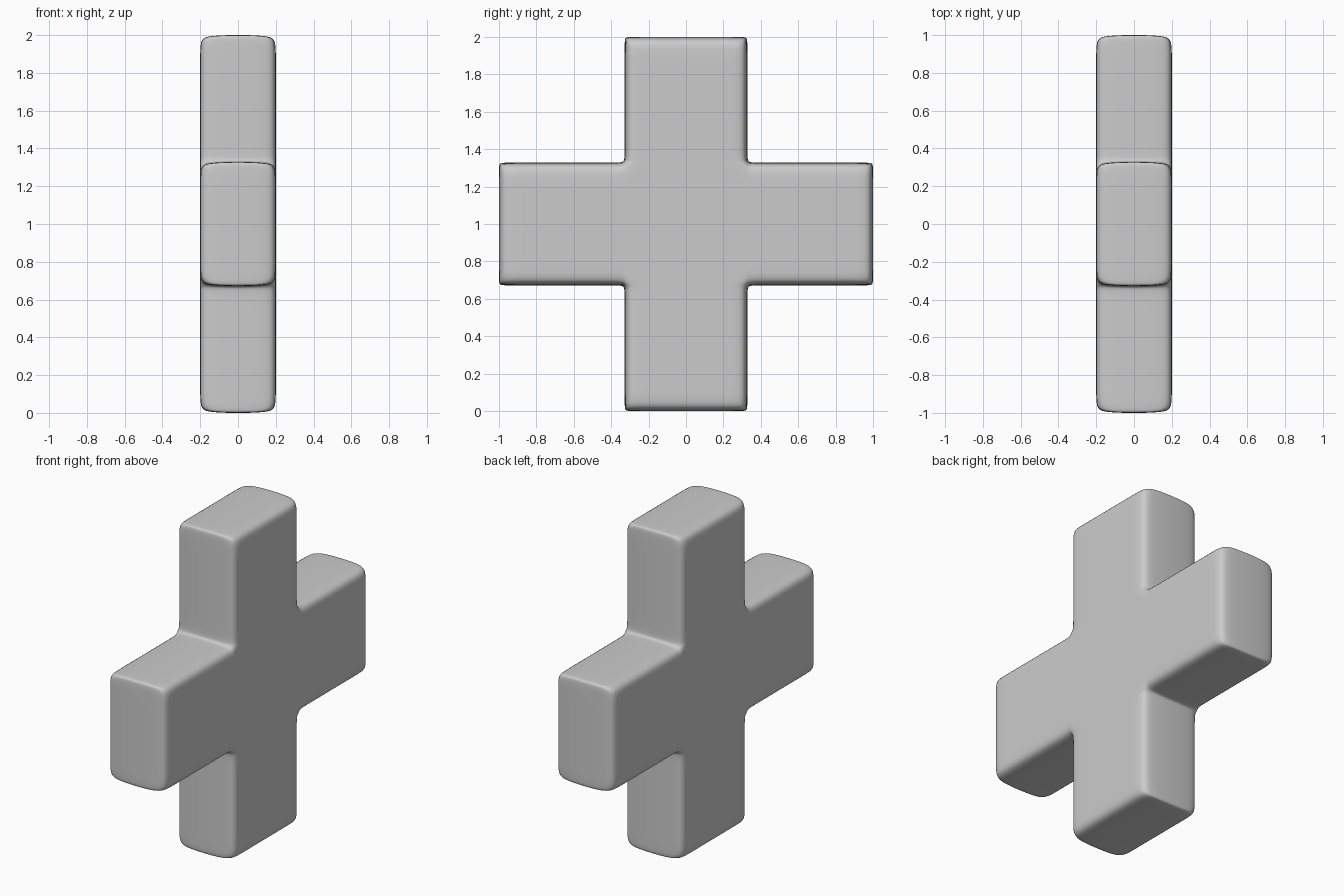
import bpy, bmesh

if "Cube" in bpy.data.objects:
    bpy.data.objects.remove(bpy.data.objects["Cube"])

D = 0.04      # distance of support loops from each edge
W = 0.33      # half width of the arms
T = 0.2       # half thickness

# Grid lines across the cross, with support loops beside every edge
half = [W - D, W, W + D, 1.002 - D, 1.002]
lines = [-v for v in reversed(half)] + half

bm = bmesh.new()
verts = {}


def vert(i, j):
    if (i, j) not in verts:
        verts[i, j] = bm.verts.new((-T, lines[i], 1 + lines[j]))
    return verts[i, j]


# Flat cross outline made of grid cells
n = len(lines) - 1
for i in range(n):
    for j in range(n):
        cy = (lines[i] + lines[i + 1]) / 2
        cz = (lines[j] + lines[j + 1]) / 2
        if abs(cy) < W or abs(cz) < W:
            bm.faces.new((vert(i, j), vert(i + 1, j), vert(i + 1, j + 1), vert(i, j + 1)))

# Give it thickness; only the flat faces carry support loops
ext = bmesh.ops.extrude_face_region(bm, geom=bm.faces[:], use_keep_orig=True)
moved = [g for g in ext["geom"] if isinstance(g, bmesh.types.BMVert)]
bmesh.ops.translate(bm, verts=moved, vec=(2 * T, 0, 0))
bmesh.ops.recalc_face_normals(bm, faces=bm.faces[:])
for f in bm.faces:
    f.smooth = True

mesh = bpy.data.meshes.new("cross_block")
bm.to_mesh(mesh)
bm.free()
cross = bpy.data.objects.new("cross_block", mesh)
bpy.context.collection.objects.link(cross)

# Soft rounded edges
sub = cross.modifiers.new("soft_edges", 'SUBSURF')
sub.levels = sub.render_levels = 3
